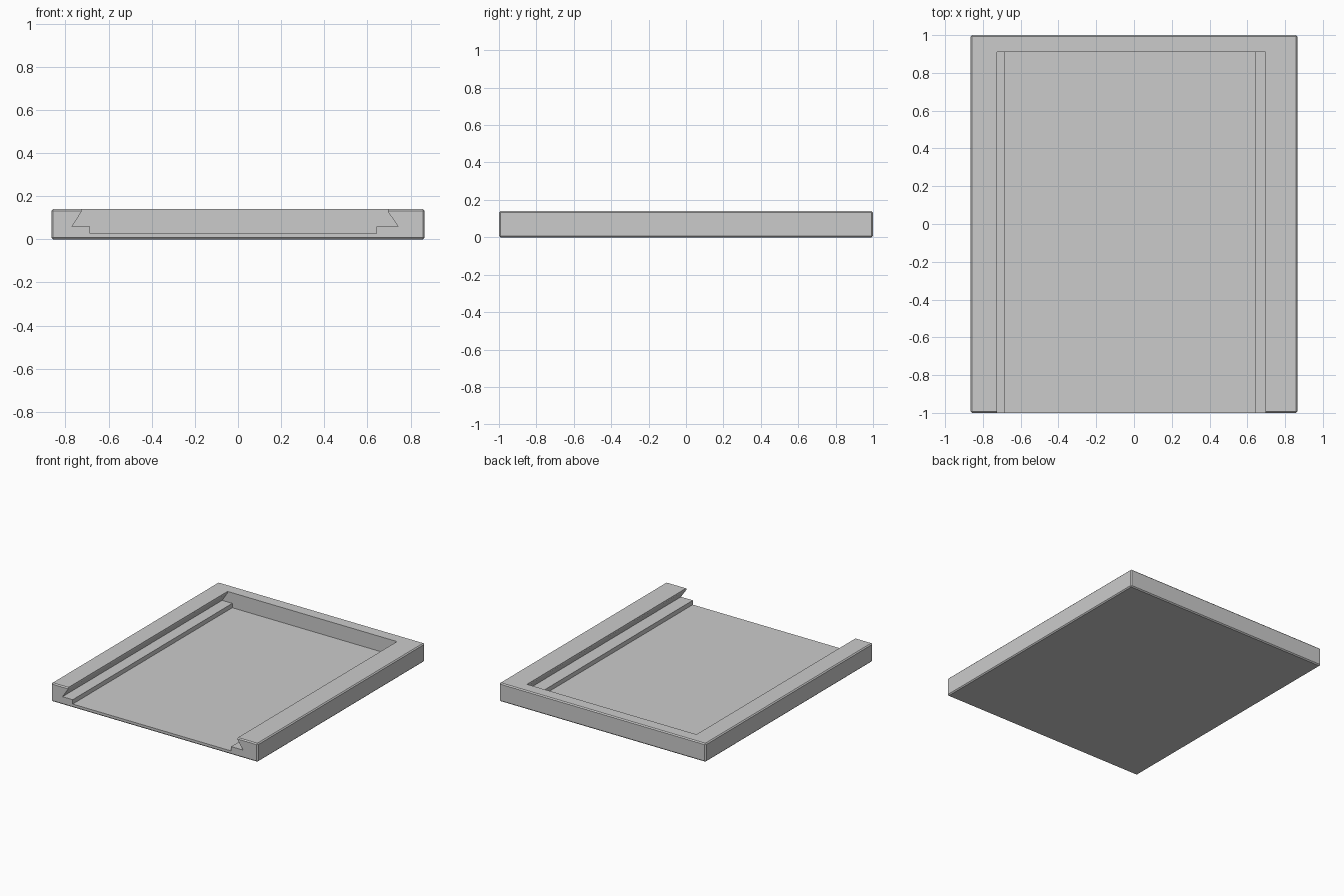
import bpy
import bmesh

old = bpy.data.objects.get("Cube")
if old:
    bpy.data.objects.remove(old, do_unlink=True)

WIDTH, LENGTH, HEIGHT = 1.73, 2.0, 0.14
FLOOR, LEDGE, LIP = 0.027, 0.06, 0.128
BACK_WALL = 0.91

grey = bpy.data.materials.new("plain grey")
grey.use_nodes = True
colour = (0.6, 0.6, 0.6, 1)
grey.diffuse_color = colour
grey.node_tree.nodes["Principled BSDF"].inputs["Base Color"].default_value = colour


def add_object(name, bm):
    bmesh.ops.recalc_face_normals(bm, faces=bm.faces)
    mesh = bpy.data.meshes.new(name)
    bm.to_mesh(mesh)
    bm.free()
    mesh.materials.append(grey)
    obj = bpy.data.objects.new(name, mesh)
    bpy.context.collection.objects.link(obj)
    return obj


# Solid slab with softened outer edges
bm = bmesh.new()
bmesh.ops.create_cube(bm, size=1)
for v in bm.verts:
    v.co.x *= WIDTH
    v.co.y *= LENGTH
    v.co.z = (v.co.z + 0.5) * HEIGHT
bmesh.ops.bevel(bm, geom=bm.edges[:], offset=0.008, segments=1, affect='EDGES')
tray = add_object("sliding_lid_tray", bm)

# Dovetail channel, open at the front and stepped down to the floor
profile = [(-0.725, 0.2), (-0.725, LIP), (-0.77, LEDGE), (-0.685, LEDGE),
           (-0.685, FLOOR), (0.643, FLOOR), (0.643, LEDGE), (0.742, LEDGE),
           (0.695, LIP), (0.695, 0.2)]
bm = bmesh.new()
section = bm.faces.new([bm.verts.new((x, -1.1, z)) for x, z in profile])
swept = bmesh.ops.extrude_face_region(bm, geom=[section])
for v in swept["geom"]:
    if isinstance(v, bmesh.types.BMVert):
        v.co.y = BACK_WALL
cutter = add_object("channel_cutter", bm)
cutter.hide_render = True

# Cut the channel and discard the cutter
cut = tray.modifiers.new("channel", 'BOOLEAN')
cut.operation = 'DIFFERENCE'
cut.solver = 'EXACT'
cut.object = cutter
bpy.ops.object.select_all(action='DESELECT')
bpy.context.view_layer.objects.active = tray
tray.select_set(True)
bpy.ops.object.modifier_apply(modifier=cut.name)
bpy.data.objects.remove(cutter, do_unlink=True)
